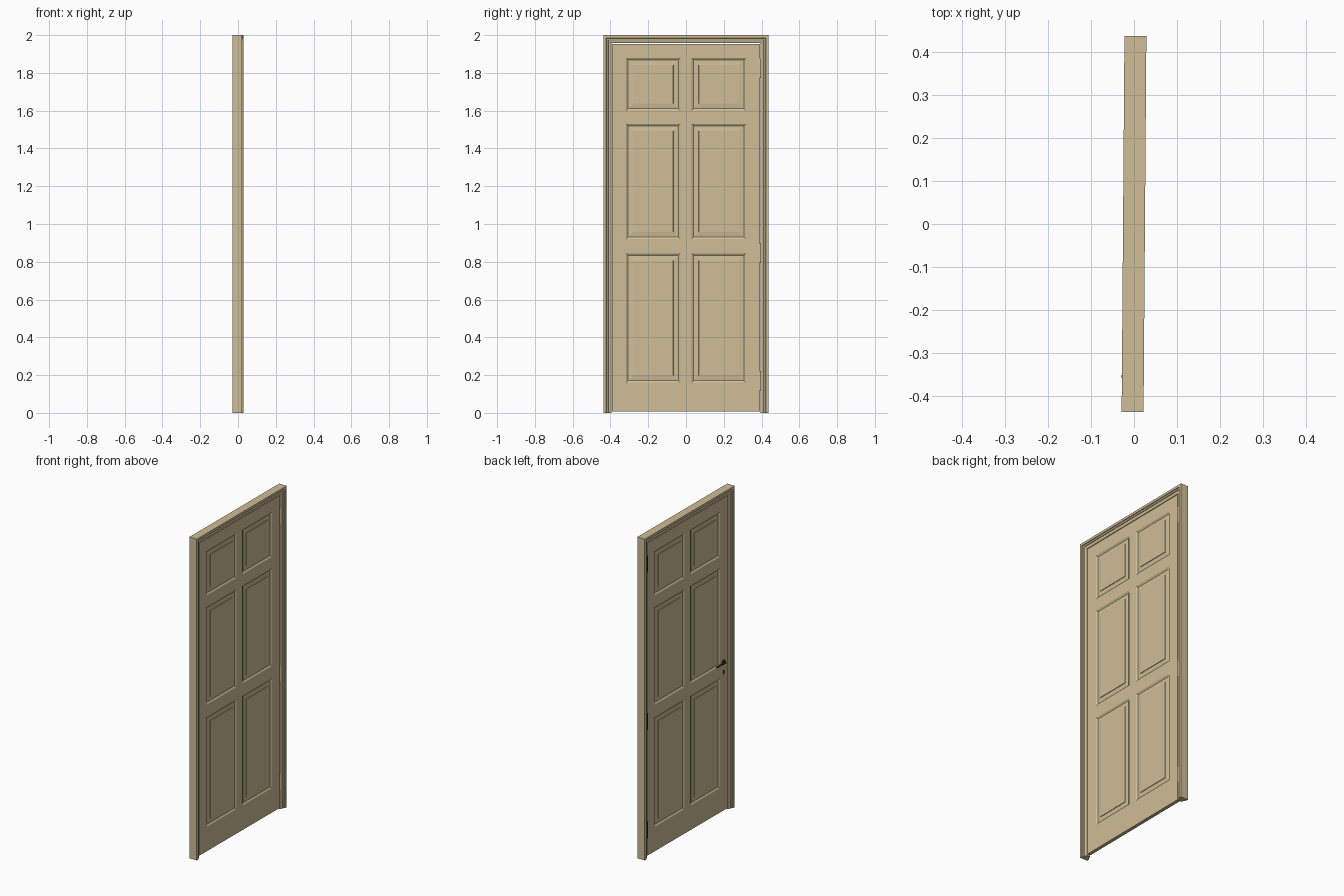
import bpy, bmesh, math
from mathutils import Matrix, Vector

if "Cube" in bpy.data.objects:
    bpy.data.objects.remove(bpy.data.objects["Cube"])

TILT = Matrix.Rotation(-0.0075, 4, 'Z')      # the whole door is turned very slightly


def material(name, rgb):
    m = bpy.data.materials.new(name)
    m.diffuse_color = (*rgb, 1)
    m.use_nodes = True
    m.node_tree.nodes["Principled BSDF"].inputs["Base Color"].default_value = m.diffuse_color
    return m


WOOD = material("tan_wood", (0.62, 0.51, 0.31))
METAL = material("dark_bronze", (0.035, 0.03, 0.018))


def finish(name, bm, mat, smooth=False):
    bmesh.ops.recalc_face_normals(bm, faces=bm.faces)
    bm.transform(TILT)
    me = bpy.data.meshes.new(name)
    bm.to_mesh(me)
    bm.free()
    me.materials.append(mat)
    ob = bpy.data.objects.new(name, me)
    bpy.context.collection.objects.link(ob)
    if smooth:
        bpy.context.view_layer.objects.active = ob
        ob.select_set(True)
        bpy.ops.object.shade_smooth_by_angle(angle=math.radians(35))
        ob.select_set(False)
    return ob


def rod(bm, a, b, r1, r2=None, seg=16):
    """Cylinder or cone between two points."""
    a, b = Vector(a), Vector(b)
    d = b - a
    rot = d.to_track_quat('Z', 'Y').to_matrix().to_4x4()
    bmesh.ops.create_cone(bm, cap_ends=True, segments=seg, radius1=r1,
                          radius2=r1 if r2 is None else r2, depth=d.length,
                          matrix=Matrix.Translation((a + b) / 2) @ rot)


def box(bm, center, size):
    bmesh.ops.create_cube(bm, size=1, matrix=Matrix.Translation(center)
                          @ Matrix.Diagonal((*size, 1)))


# Frame: stepped moulding (inset from outside, half depth) swept round three sides
W, H = 0.4375, 2.0
half = [(0, .0255), (.015, .0255), (.017, .0215), (.025, .0195),
        (.027, .0165), (.038, .0135), (.043, .0105)]
profile = half + [(u, -x) for u, x in reversed(half)]
bm = bmesh.new()
stations = []
for sy, top in ((-1, 0), (-1, 1), (1, 1), (1, 0)):
    stations.append([bm.verts.new((x, sy * (W - u), (H - u) if top else 0))
                     for u, x in profile])
n = len(profile)
for s, t in zip(stations, stations[1:]):
    for i in range(n):
        j = (i + 1) % n
        bm.faces.new((s[i], s[j], t[j], t[i]))
bm.faces.new(stations[0])
bm.faces.new(stations[-1])
finish("door_frame", bm, WOOD)

# Door leaf: six raised panels on both sides
T = 0.0105
ys = [-.391, -.318, -.03, .03, .318, .391]
zs = [.008, .16, .845, .92, 1.53, 1.60, 1.88, 1.954]
rings = [(0, 0), (.011, .0065), (.037, .0035), (.0385, .0008)]   # inset, depth
bm = bmesh.new()
for side in (-1, 1):
    def ring(y0, y1, z0, z1, inset, depth):
        x = side * (T - depth)
        y0, y1, z0, z1 = y0 + inset, y1 - inset, z0 + inset, z1 - inset
        return [bm.verts.new((x, y, z)) for y, z in
                ((y0, z0), (y1, z0), (y1, z1), (y0, z1))]
    for i in range(len(ys) - 1):
        for k in range(len(zs) - 1):
            cell = (ys[i], ys[i + 1], zs[k], zs[k + 1])
            if i in (1, 3) and k in (1, 3, 5):
                loops = [ring(*cell, *r) for r in rings]
                for a, b in zip(loops, loops[1:]):
                    for q in range(4):
                        p = (q + 1) % 4
                        bm.faces.new((a[q], a[p], b[p], b[q]))
                bm.faces.new(loops[-1])
            else:
                bm.faces.new(ring(*cell, 0, 0))
bmesh.ops.remove_doubles(bm, verts=bm.verts, dist=1e-5)
bmesh.ops.bridge_loops(bm, edges=[e for e in bm.edges if e.is_boundary])
finish("door_leaf", bm, WOOD)

# Hinges: plate in the gap plus a knuckle on the back
for i, z in enumerate((.17, .845, 1.825)):
    bm = bmesh.new()
    box(bm, (0, .3928, z), (.021, .004, .10))
    rod(bm, (-.0125, .3928, z - .052), (-.0125, .3928, z + .052), .004, seg=12)
    finish(f"hinge_{i + 1}", bm, METAL, True)

# Lever handle on the back side
hy, hz = -.352, .93
bm = bmesh.new()
rod(bm, (-.010, hy, hz), (-.0135, hy, hz), .017, .015, 24)
rod(bm, (-.0135, hy, hz), (-.024, hy, hz), .007)
rod(bm, (-.0205, hy - .006, hz), (-.0205, hy + .075, hz), .0055, .004)
bmesh.ops.create_uvsphere(bm, u_segments=12, v_segments=8, radius=.005,
                          matrix=Matrix.Translation((-.0205, hy + .075, hz)))
finish("lever_handle", bm, METAL, True)

# Keyhole cover
bm = bmesh.new()
rod(bm, (-.010, hy, .872), (-.0125, hy, .872), .009, .008, 20)
box(bm, (-.0115, hy, .862), (.002, .008, .02))
finish("keyhole_cover", bm, METAL, True)
